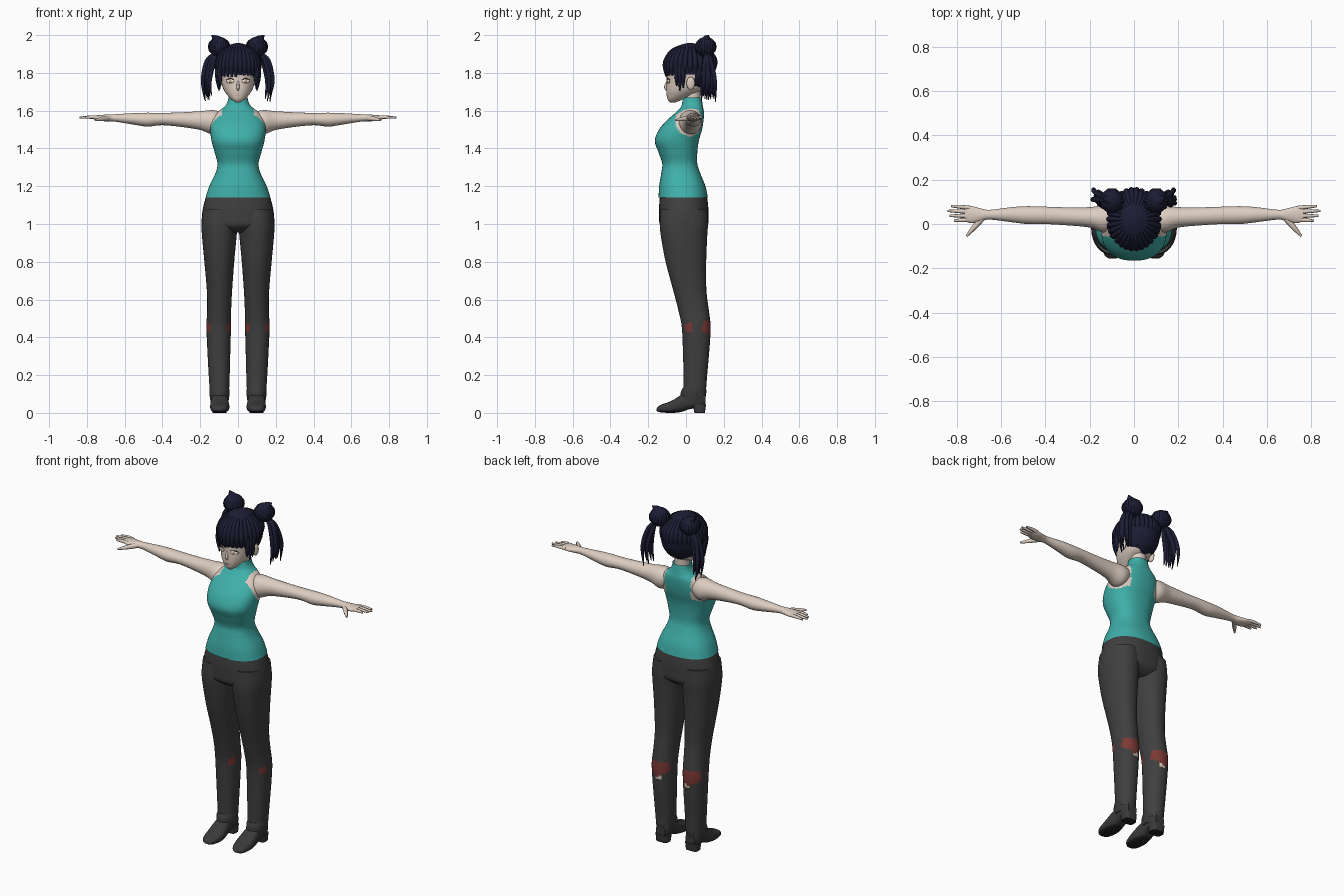
import bpy, bmesh, random
from math import sin, cos, pi, radians, copysign, hypot
from mathutils import Vector

random.seed(4)
if "Cube" in bpy.data.objects:
    bpy.data.objects.remove(bpy.data.objects["Cube"])


def material(name, r, g, b):
    m = bpy.data.materials.new(name)
    m.use_nodes = True
    m.diffuse_color = (r, g, b, 1)
    bsdf = m.node_tree.nodes["Principled BSDF"]
    bsdf.inputs["Base Color"].default_value = (r, g, b, 1)
    bsdf.inputs["Roughness"].default_value = 0.8
    return m


SKIN = material("skin", .72, .61, .53)
TEAL = material("teal cloth", .05, .43, .40)
PANTS = material("charcoal cloth", .05, .05, .05)
RED = material("dark red cloth", .2, .04, .035)
HAIR = material("navy hair", .012, .012, .035)
BOOT = material("boot leather", .042, .042, .042)
SOLE = material("black sole", .015, .015, .015)
WHITE = material("eye white", .8, .78, .75)
AMBER = material("pale amber", .55, .38, .22)
LIP = material("lip", .5, .27, .23)


def finish(name, bm, mats, rule=None):
    bmesh.ops.recalc_face_normals(bm, faces=bm.faces)
    for f in bm.faces:
        f.smooth = True
        if rule:
            f.material_index = rule(f.calc_center_median())
    me = bpy.data.meshes.new(name)
    bm.to_mesh(me)
    bm.free()
    for m in mats:
        me.materials.append(m)
    ob = bpy.data.objects.new(name, me)
    bpy.context.collection.objects.link(ob)
    bpy.context.view_layer.objects.active = ob
    bpy.ops.object.select_all(action='DESELECT')
    ob.select_set(True)
    bpy.ops.object.shade_smooth_by_angle(angle=radians(50))
    return ob


def spline(rows, steps):
    """Catmull-Rom interpolation through rows of numbers."""
    out = []
    for i in range(len(rows) - 1):
        a, b, c, d = (rows[max(0, min(len(rows) - 1, i + k))] for k in (-1, 0, 1, 2))
        for s in range(steps):
            t = s / steps
            out.append([q + .5 * t * (r - p + t * (2*p - 5*q + 4*r - w + t * (3*(q - r) + w - p)))
                        for p, q, r, w in zip(a, b, c, d)])
    return out + [list(rows[-1])]


def loft(name, rows, mats, axis="z", power=2.0, side=1, segs=32, steps=6, rule=None, caps=True):
    """Rounded tube; each row is position, then low/high extents on the other two axes."""
    bm, rings = bmesh.new(), []
    place = {"z": lambda t, u, v: (side * u, v, t), "x": lambda t, u, v: (side * t, u, v),
             "y": lambda t, u, v: (side * u, t, v)}[axis]
    for t, u0, u1, v0, v1 in spline(rows, steps):
        ring = []
        for k in range(segs):
            a = 2 * pi * k / segs
            c, s = (copysign(abs(w) ** (2 / power), w) for w in (cos(a), sin(a)))
            ring.append(bm.verts.new(place(t, (u0 + u1 + (u1 - u0) * c) / 2,
                                           (v0 + v1 + (v1 - v0) * s) / 2)))
        rings.append(ring)
    for r, q in zip(rings, rings[1:]):
        for k in range(segs):
            j = (k + 1) % segs
            bm.faces.new((r[k], r[j], q[j], q[k]))
    if caps:
        bm.faces.new(rings[0])
        bm.faces.new(rings[-1])
    return finish(name, bm, mats, rule)


def ball(name, centre, radii, mat, turn=0, keep=None):
    bm = bmesh.new()
    bmesh.ops.create_uvsphere(bm, u_segments=32, v_segments=24, radius=1)
    for v in bm.verts:
        x, y, z = (a * b for a, b in zip(v.co, radii))
        v.co = Vector(centre) + Vector((x * cos(turn) - y * sin(turn), x * sin(turn) + y * cos(turn), z))
    if keep:
        gone = [f for f in bm.faces if not keep(f.calc_center_median())]
        bmesh.ops.delete(bm, geom=gone, context='FACES')
    return finish(name, bm, [mat])


def strand(name, points, radii, mat, side=1):
    """Smooth tube through points with its own radius at each one."""
    bm, rings = bmesh.new(), []
    path = spline([(side * p[0], p[1], p[2], r) for p, r in zip(points, radii)], 5)
    for i, p in enumerate(path):
        d = Vector(path[min(i + 1, len(path) - 1)][:3]) - Vector(path[max(i - 1, 0)][:3])
        u = d.orthogonal().normalized() if not rings else (u - u.project(d)).normalized()
        v = d.cross(u).normalized()
        rings.append([bm.verts.new(Vector(p[:3]) + p[3] * (u * cos(k * pi / 4) + v * sin(k * pi / 4)))
                      for k in range(8)])
    for r, q in zip(rings, rings[1:]):
        for k in range(8):
            bm.faces.new((r[k], r[k - 1], q[k - 1], q[k]))
    bm.faces.new(rings[0])
    bm.faces.new(rings[-1])
    return finish(name, bm, [mat])


def even(rows):
    return [(z, -w, w, f, b) for z, w, f, b in rows]


# Sleeveless high-collared top with skin showing in the arm holes
def arm_hole(c):
    return int(hypot((c.y - .022) / .078, (c.z - 1.55) / .085) < 1 and abs(c.x) > .085)


loft("top", even([(1.14, .172, -.145, .116), (1.2, .152, -.142, .103), (1.27, .119, -.131, .075),
                  (1.32, .109, -.126, .06), (1.38, .124, -.146, .06), (1.44, .14, -.165, .068),
                  (1.5, .147, -.143, .085), (1.55, .138, -.1, .093), (1.59, .112, -.055, .095),
                  (1.62, .073, -.027, .09), (1.645, .056, -.02, .086), (1.67, .051, -.014, .082)]),
     [TEAL, SKIN], power=2.35, segs=72, steps=10, rule=arm_hole, caps=False)
loft("neck", even([(1.6, .045, -.01, .075), (1.66, .042, -.008, .075), (1.76, .042, -.005, .08)]), [SKIN])

# Trousers
loft("hips", even([(1.165, .163, -.136, .108), (1.1, .182, -.142, .117), (1.04, .191, -.142, .119),
                   (.99, .185, -.136, .114), (.955, .1, -.09, .075)]), [PANTS], power=2.3)


def knee_patch(c):
    x, y, z = abs(c.x) - .103, c.y - .054, c.z
    back = y > .035
    if back and .425 - .5 * (.05 - abs(x)) < z < .49:
        return 1
    if back and abs(x + .01) < .018 and .385 < z < .42:
        return 2
    return int(-.062 < y < -.02 and abs(x) > .035 and .43 < z < .485 + y / 4)


for s, word in ((1, "left"), (-1, "right")):
    loft(word + "_leg", [(1.08, .01, .184, -.135, .112), (1, .002, .193, -.139, .116),
                         (.93, .008, .19, -.132, .112), (.8, .02, .178, -.108, .107),
                         (.65, .031, .165, -.068, .108), (.55, .036, .163, -.042, .12),
                         (.46, .037, .167, -.023, .13), (.35, .04, .163, -.017, .125),
                         (.2, .044, .155, -.013, .112), (.09, .048, .148, -.012, .104)],
         [PANTS, RED, SKIN], power=2.15, side=s, segs=48, steps=10, rule=knee_patch)

    # Boots
    loft(word + "_boot_shaft", [(.06, .05, .145, -.03, .1), (.09, .046, .15, -.03, .105),
                                (.115, .045, .152, -.026, .108), (.135, .048, .15, -.015, .105)],
         [BOOT], side=s)
    loft(word + "_boot_foot", [(-.155, .08, .115, .01, .024), (-.135, .06, .136, .003, .042),
                               (-.08, .046, .147, 0, .062), (-.03, .05, .145, .004, .092),
                               (.02, .055, .14, .02, .115), (.07, .055, .14, .026, .12),
                               (.102, .068, .126, .035, .1)],
         [BOOT, SOLE], axis="y", power=2.6, side=s, rule=lambda c: int(c.z < .012))
    loft(word + "_boot_heel", [(0, .06, .135, .045, .1), (.045, .057, .138, .035, .106)],
         [BOOT, SOLE], power=3.5, side=s, rule=lambda c: int(c.z < .004))

    # Arm, palm and fingers
    loft(word + "_arm", [(.08, .0, .07, 1.51, 1.59), (.13, -.038, .085, 1.475, 1.603),
                         (.2, -.016, .076, 1.498, 1.597), (.3, -.006, .075, 1.514, 1.591),
                         (.4, 0, .078, 1.523, 1.588), (.48, 0, .08, 1.516, 1.589),
                         (.55, .008, .076, 1.526, 1.587), (.65, .02, .064, 1.542, 1.581),
                         (.69, .012, .07, 1.543, 1.58), (.73, .004, .08, 1.546, 1.577),
                         (.765, .012, .08, 1.554, 1.574)], [SKIN], axis="x", side=s)
    for k, reach in enumerate((.81, .832, .84, .825)):
        y = .019 + .018 * k
        strand(word + "_finger", [(.74, y, 1.564), (.78, y + .002 * (k - 1), 1.566),
                                  (reach, y + .004 * (k - 1), 1.563)], (.0095, .009, .005), SKIN, s)
    strand(word + "_thumb", [(.685, .025, 1.56), (.72, -.015, 1.556), (.755, -.055, 1.55)],
           (.014, .012, .005), SKIN, s)

    # Ear and eye
    ball(word + "_ear", (s * .1, .025, 1.745), (.012, .022, .034), SKIN)
    ball(word + "_eye_rim", (s * .042, -.0925, 1.757), (.023, .004, .012), AMBER, s * .33)
    ball(word + "_eye_white", (s * .042, -.0945, 1.756), (.02, .004, .0095), WHITE, s * .33)
    ball(word + "_iris", (s * .041, -.097, 1.756), (.008, .003, .009), AMBER, s * .33)
    strand(word + "_lash", [(.02, -.1, 1.764), (.042, -.097, 1.77), (.066, -.085, 1.762)],
           (.001, .0025, .001), HAIR, s)

# Head and face
loft("head", even([(1.642, .01, -.082, -.06), (1.66, .036, -.097, -.015), (1.69, .063, -.103, .05),
                   (1.72, .08, -.104, .1), (1.76, .09, -.102, .12), (1.82, .096, -.102, .13),
                   (1.88, .09, -.085, .12)]), [SKIN], power=2.2)
strand("nose", [(0, -.098, 1.76), (0, -.108, 1.725), (0, -.1, 1.708)], (.004, .008, .005), SKIN)
strand("mouth", [(-.014, -.101, 1.682), (0, -.104, 1.681), (.014, -.101, 1.682)], (.001, .002, .001), LIP)

# Hair cap, open around the face and ears
ball("hair_cap", (0, .022, 1.825), (.116, .136, .133), HAIR,
     keep=lambda c: c.z > 1.795 or c.y > .05)


def scalp(angle, rise):
    a, e = radians(angle), radians(rise)
    return (.113 * sin(a) * cos(e), .022 - .134 * cos(a) * cos(e), 1.825 + .129 * sin(e))


# Locks over the scalp: fringe in front, longer at the back
for k in range(30):
    ang = -174 + 12 * k
    low = -19 if abs(ang) < 75 else (-12 if abs(ang) < 110 else -48)
    low += random.uniform(-3, 3)
    strand("hair_lock", [scalp(ang, 78), scalp(ang, 45), scalp(ang, 12), scalp(ang, low)],
           (.004, .011, .0145, .006), HAIR)

for s, word in ((1, "left"), (-1, "right")):
    # Locks framing the cheeks
    for ang, low in ((58, 1.73), (66, 1.705), (74, 1.72)):
        x, y, z = scalp(ang, 0)
        strand(word + "_cheek_lock", [scalp(ang, 40), (x, y, z), (x, y, 1.77), (x * .97, y, low)],
               (.008, .012, .011, .003), HAIR, s)
    # Bun with a pointed tip and wrapped ridges
    ball(word + "_bun", (s * .1, .105, 1.938), (.053, .055, .053), HAIR)
    strand(word + "_bun_tip", [(.105, .106, 1.955), (.118, .11, 1.98), (.14, .12, 1.999)],
           (.045, .024, .001), HAIR, s)
    for k in range(10):
        a = k * pi / 5
        ring = [(.1 + r * cos(a), .105 + r * sin(a), 1.938 + h)
                for r, h in ((.028, -.042), (.048, -.015), (.046, .02), (.022, .045))]
        strand(word + "_bun_ridge", ring, (.004, .008, .008, .004), HAIR, s)
    # Loose tails hanging below the bun
    for k in range(9):
        out, back = random.uniform(-.03, .008), -.03 + .0085 * k
        low = random.uniform(1.645, 1.7)
        strand(word + "_tail_lock", [(.115, .11, 1.9), (.155 + out, .112 + back / 2, 1.865),
                                     (.178 + out, .115 + back, 1.76),
                                     (.168 + out, .115 + back * 1.1, low)],
               (.012, .012, .011, .002), HAIR, s)
